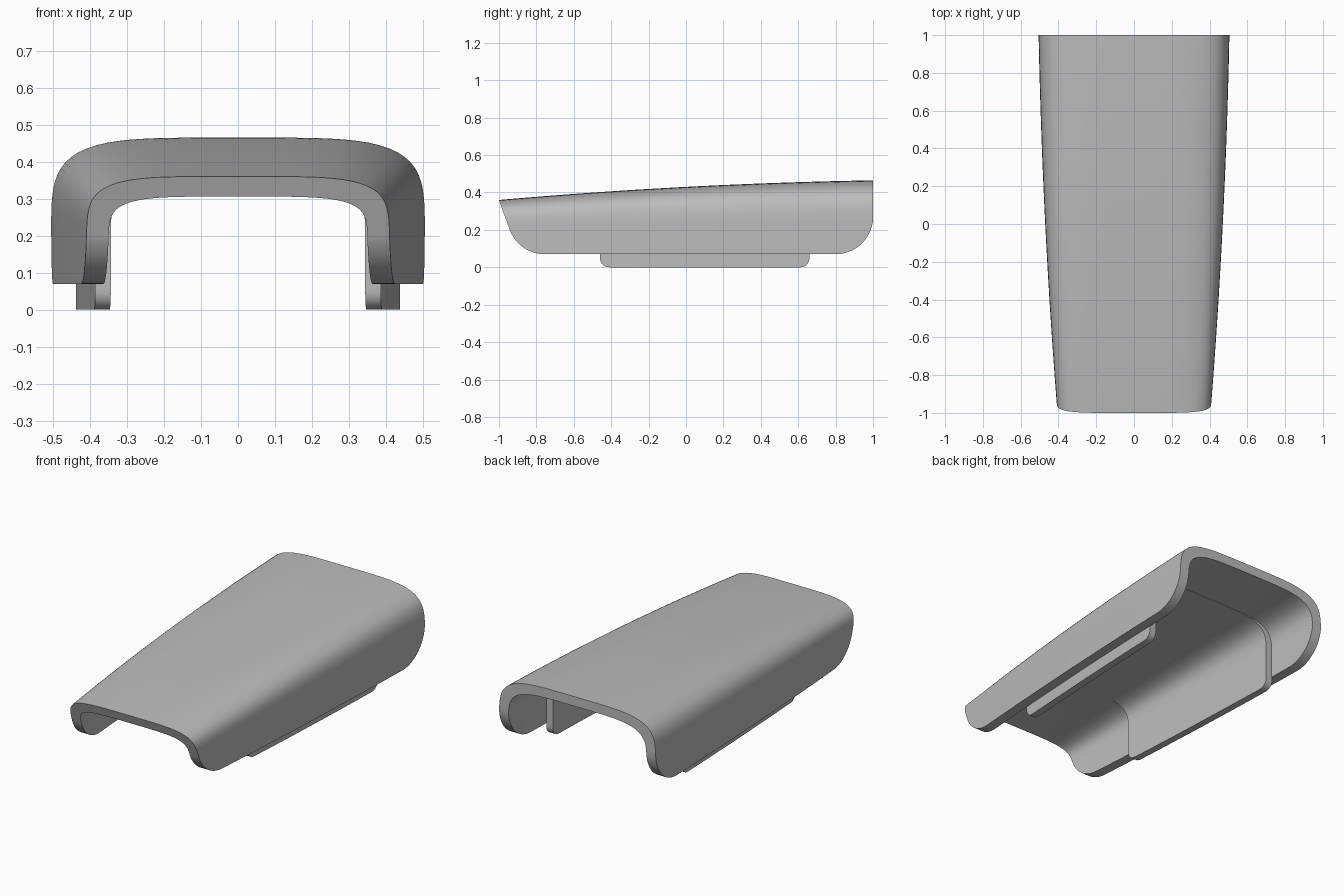
import bpy
import bmesh
import math

cube = bpy.data.objects.get("Cube")
if cube:
    bpy.data.objects.remove(cube, do_unlink=True)

grey = bpy.data.materials.new("satin grey")
grey.use_nodes = True
grey.diffuse_color = (0.5, 0.5, 0.5, 1)
grey.node_tree.nodes["Principled BSDF"].inputs["Base Color"].default_value = (0.5, 0.5, 0.5, 1)

SHOULDER = 0.18   # height where the straight walls start to curve inward
POWER = 4.5       # squareness of the arch
ROWS, ARC, WALL = 48, 64, 14


def half_width(y):
    return 0.47 + 0.05 * y - 0.015 * y * y


def crown(y):
    return 0.43 + 0.0525 * y - 0.0175 * y * y


def arch_point(k, y, side, top, base):
    """Point k of an arch section, running from the right foot to the left foot."""
    w, h = half_width(y) - side, crown(y) - top
    if k < WALL:
        return -w, base + (SHOULDER - base) * (k / WALL) ** 2
    if k > WALL + ARC:
        x, z = arch_point(2 * WALL + ARC - k, y, side, top, base)
        return -x, z
    a = math.pi * (k - WALL) / ARC
    c, s = -math.cos(a), math.sin(a)
    r = (abs(c) ** POWER + abs(s) ** POWER) ** (-1 / POWER)
    return w * c * r, SHOULDER + (h - SHOULDER) * s * r


def round_end(z, base, radius):
    """Setback of a rounded lower corner at height z."""
    d = max(0.0, base + radius - z)
    return radius - math.sqrt(max(0.0, radius * radius - d * d))


def shell_front(z):
    # rounded foot, then a forward-leaning straight edge
    if z > 0.202:
        return -0.943 - 0.363 * (z - 0.202)
    return -0.955 + round_end(z, 0.07, 0.2)


def shell_back(z):
    return 1.0 - round_end(z, 0.07, 0.2)


def liner_front(z):
    return -0.46 + round_end(z, 0, 0.05)


def liner_back(z):
    return 0.66 - round_end(z, 0, 0.05)


def make_arch(name, outer, inner, base, front, back):
    bm = bmesh.new()
    count = 2 * WALL + ARC + 1
    rows = []
    for r in range(ROWS + 1):
        t = r / ROWS
        row = []
        for offsets, order in ((outer, range(count)), (inner, reversed(range(count)))):
            for k in order:
                y = 2 * t - 1
                # settle each point on the trimmed end profile
                for _ in range(8):
                    x, z = arch_point(k, y, *offsets, base)
                    y = front(z) * (1 - t) + back(z) * t
                row.append(bm.verts.new((x, y, z)))
        rows.append(row)
    n = 2 * count
    for a, b in zip(rows, rows[1:]):
        for i in range(n):
            j = (i + 1) % n
            bm.faces.new((a[i], a[j], b[j], b[i]))
    # end rims
    for row in (rows[0], rows[-1]):
        for i in range(count - 1):
            bm.faces.new((row[i], row[i + 1], row[n - 2 - i], row[n - 1 - i]))
    bmesh.ops.recalc_face_normals(bm, faces=bm.faces)
    mesh = bpy.data.meshes.new(name)
    bm.to_mesh(mesh)
    bm.free()
    mesh.materials.append(grey)
    obj = bpy.data.objects.new(name, mesh)
    bpy.context.collection.objects.link(obj)
    bpy.ops.object.select_all(action='DESELECT')
    obj.select_set(True)
    bpy.context.view_layer.objects.active = obj
    bpy.ops.object.shade_smooth_by_angle(angle=math.radians(35))
    return obj


# Tapered outer cover, and the lining whose side tabs hang below it
make_arch("outer_shell", (0, 0), (0.06, 0.056), 0.07, shell_front, shell_back)
make_arch("inner_liner", (0.058, 0.054), (0.10, 0.058), 0, liner_front, liner_back)
